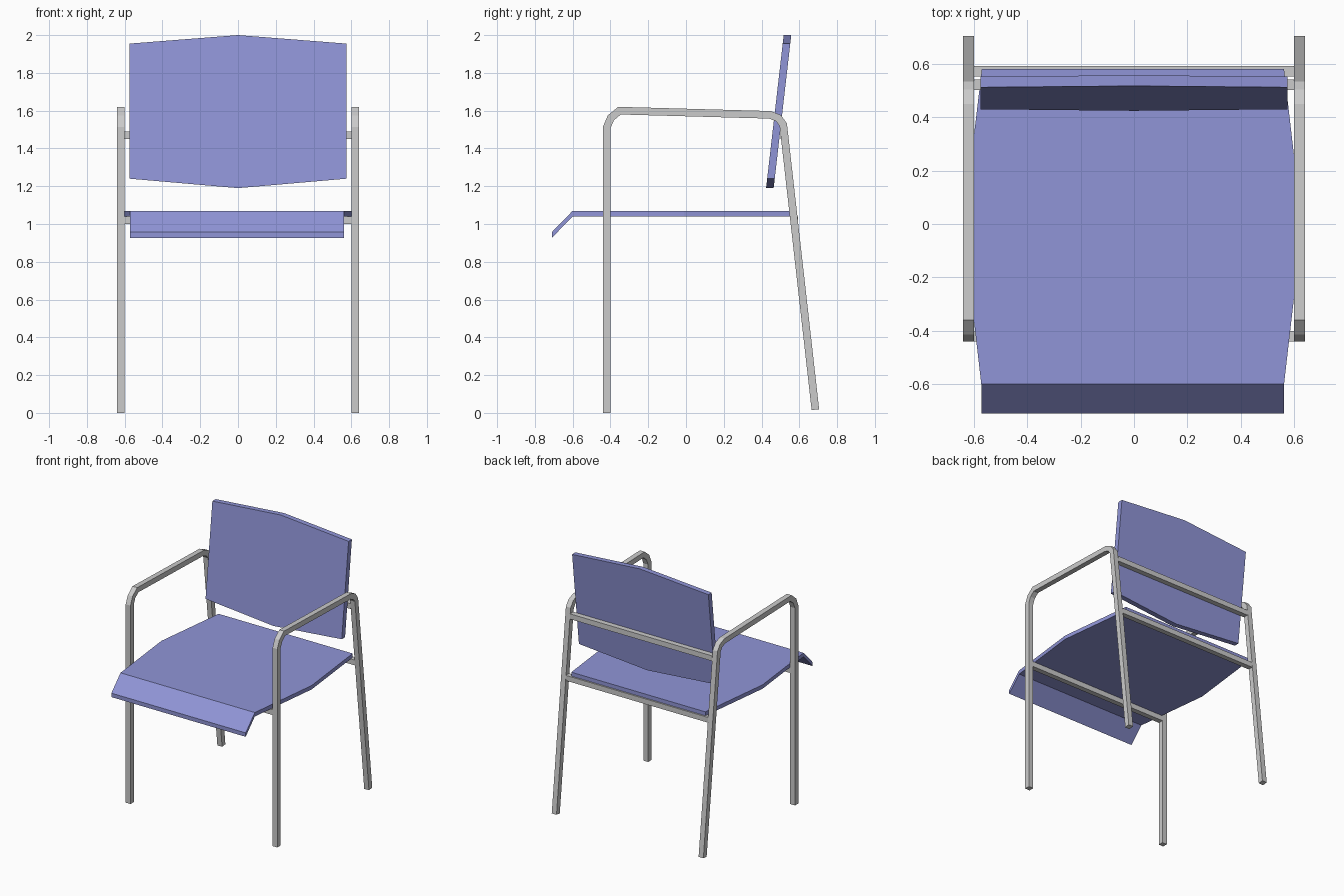
import bpy, bmesh
from mathutils import Vector

if "Cube" in bpy.data.objects:
    bpy.data.objects.remove(bpy.data.objects["Cube"])

blue = bpy.data.materials.new("blue_plastic")
blue.diffuse_color = (0.28, 0.30, 0.68, 1)
blue.use_nodes = True
blue.node_tree.nodes["Principled BSDF"].inputs["Base Color"].default_value = blue.diffuse_color


def slab(name, pairs, depth, mat=None, mirror=False):
    """Strip of quads through point pairs, thickened along the depth vector."""
    bm = bmesh.new()
    rings = []
    for a, b in pairs:
        a, b, d = Vector(a), Vector(b), Vector(depth)
        rings.append([bm.verts.new(p) for p in (a, b, b + d, a + d)])
    for r, s in zip(rings, rings[1:]):
        for i in range(4):
            j = (i + 1) % 4
            bm.faces.new((r[i], r[j], s[j], s[i]))
    bm.faces.new(rings[0])
    bm.faces.new(rings[-1])
    bmesh.ops.recalc_face_normals(bm, faces=bm.faces)
    me = bpy.data.meshes.new(name)
    bm.to_mesh(me)
    bm.free()
    ob = bpy.data.objects.new(name, me)
    bpy.context.collection.objects.link(ob)
    if mat:
        me.materials.append(mat)
    if mirror:
        ob.modifiers.new("mirror", 'MIRROR')
    return ob


def mitred(path, x, half):
    """Offset a y-z path to both sides with mitred corners."""
    pts = [Vector(p) for p in path]
    out = []
    for i, p in enumerate(pts):
        d0 = (p - pts[max(i - 1, 0)]).normalized()
        d1 = (pts[min(i + 1, len(pts) - 1)] - p).normalized()
        t = (d0 + d1).normalized()
        ref = d1 if d1.length else d0
        n = Vector((-t.y, t.x)) * (half / t.dot(ref))
        out.append([(x, *(p + n)), (x, *(p - n))])
    return out


# Bent tube on each side: front leg, armrest, rear leg
path = [(-0.42, 0), (-0.42, 1.51), (-0.398, 1.562), (-0.352, 1.60),
        (0.445, 1.578), (0.49, 1.56), (0.515, 1.525), (0.685, 0.017)]
slab("side_frame", mitred(path, 0.60, 0.02), (0.04, 0, 0), mirror=True)

# Cross rails
for name, y, z in (("front_seat_rail", -0.42, 1.02),
                   ("rear_seat_rail", 0.572, 1.02),
                   ("backrest_rail", 0.521, 1.47)):
    slab(name, [((x, y - 0.02, z - 0.02), (x, y + 0.02, z - 0.02))
                for x in (-0.60, 0.60)], (0, 0, 0.04))

# Seat with bulged sides and drooping front lip
rows = [(0.58, 1.07, -0.57, 0.562), (-0.01, 1.07, -0.64, 0.63),
        (-0.60, 1.07, -0.572, 0.562), (-0.71, 0.957, -0.572, 0.562)]
slab("seat", [((l, y, z), (r, y, z)) for y, z, l, r in rows],
     (0, 0, -0.03), blue)

# Leaning backrest with pointed top and bottom edges
lean = lambda x, z: (x, 0.424 + (z - 1.19) * 0.115, z)
slab("backrest", [(lean(x, lo), lean(x, hi)) for x, lo, hi in
                  ((-0.575, 1.24, 1.955), (0, 1.19, 2.0), (0.575, 1.24, 1.955))],
     (0, 0.04, 0), blue)
